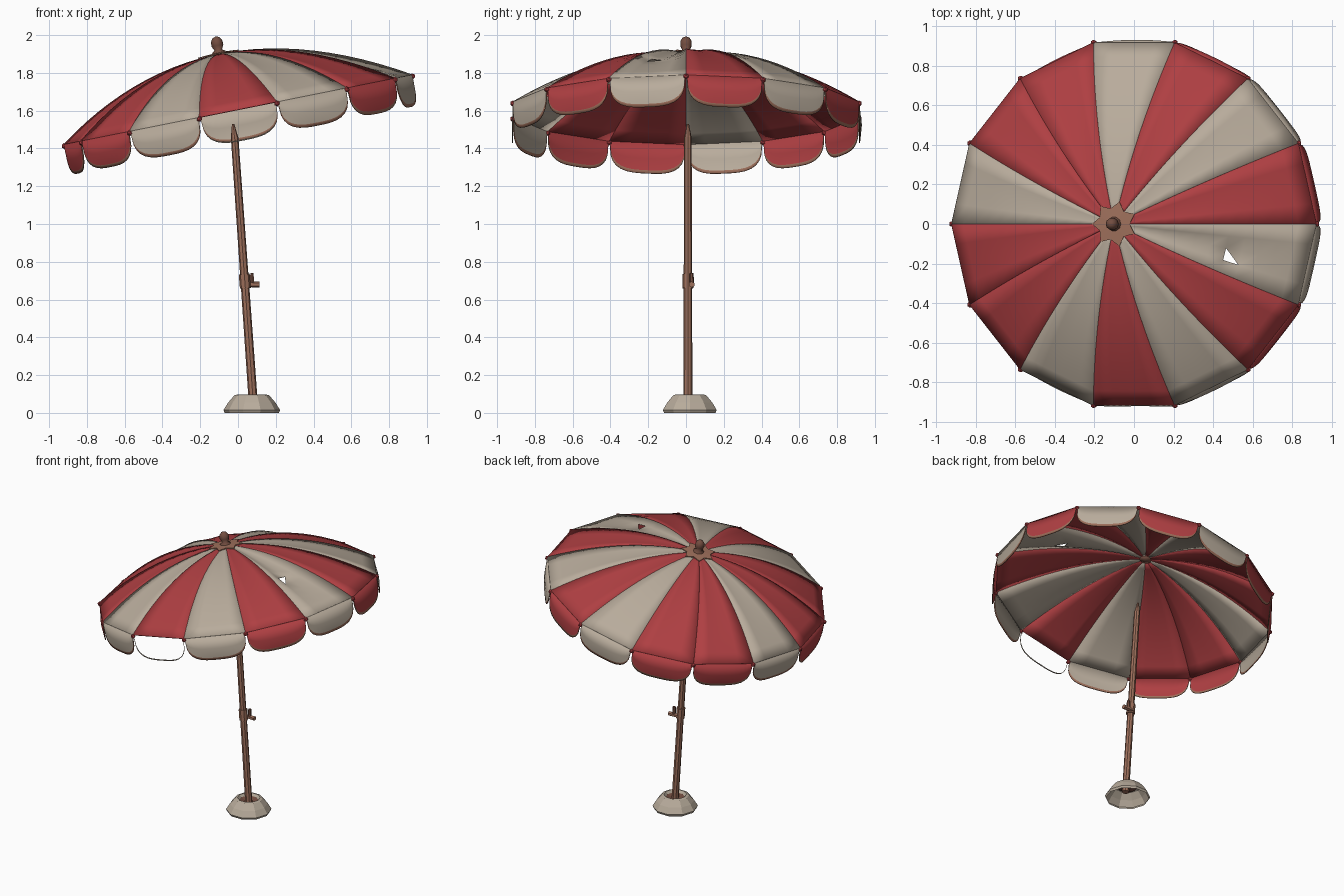
import bpy, bmesh, math
from mathutils import Matrix, Vector

if "Cube" in bpy.data.objects:
    bpy.data.objects.remove(bpy.data.objects["Cube"])


def material(name, rgb):
    m = bpy.data.materials.new(name)
    m.use_nodes = True
    m.diffuse_color = (*rgb, 1)
    m.node_tree.nodes["Principled BSDF"].inputs["Base Color"].default_value = (*rgb, 1)
    return m


RED = material("red cloth", (0.43, 0.05, 0.055))
BEIGE = material("beige cloth", (0.48, 0.41, 0.33))
WOOD = material("brown wood", (0.34, 0.16, 0.105))
DARK = material("dark wood", (0.17, 0.075, 0.052))

GORES, RADIUS, RISE, SHIFT = 14, 0.94, 0.307, -0.04
RED_GORES = {0, 2, 4, 5, 7, 8, 10, 12}
BARE_GORE = 10       # this gore has lost its flap cloth
TORN_GORE = 13       # this gore sags and has a small hole
TILT = Matrix.Translation((0, 0, 1.605)) @ Matrix.Rotation(-math.atan(0.2), 4, "Y")


def finish(bm, name, mats, matrix=None, smooth=False, thick=0):
    bmesh.ops.recalc_face_normals(bm, faces=bm.faces)
    for f in bm.faces:
        f.smooth = smooth
    me = bpy.data.meshes.new(name)
    bm.to_mesh(me)
    bm.free()
    for m in mats:
        me.materials.append(m)
    ob = bpy.data.objects.new(name, me)
    bpy.context.collection.objects.link(ob)
    if matrix:
        ob.matrix_world = matrix
    if thick:
        mod = ob.modifiers.new("thickness", "SOLIDIFY")
        mod.thickness = thick
        mod.offset = 0
    return ob


def rib_point(k, r, lift=0):
    """Point on rib k of the dome, at distance r from the centre."""
    a = math.tau * k / GORES
    h = 1 - (r / RADIUS) ** 2
    return Vector((r * math.cos(a) + SHIFT * h, r * math.sin(a), RISE * h + lift))


def grid(bm, rows, mat_of_row):
    vs = [[bm.verts.new(p) for p in row] for row in rows]
    faces = []
    for i in range(len(vs) - 1):
        for j in range(len(vs[i]) - 1):
            f = bm.faces.new((vs[i][j], vs[i][j + 1], vs[i + 1][j + 1], vs[i + 1][j]))
            f.material_index = mat_of_row(i)
            faces.append(f)
    return faces


def lathe(name, profile, sides, mat, matrix=None, smooth=False):
    """Revolve (radius, height) pairs around z."""
    bm = bmesh.new()
    rows = [[Vector((r * math.cos(math.tau * j / sides), r * math.sin(math.tau * j / sides), z))
             for j in range(sides + 1)] for r, z in profile]
    grid(bm, rows, lambda i: 0)
    bmesh.ops.remove_doubles(bm, verts=bm.verts, dist=0.0005)
    return finish(bm, name, [mat], matrix, smooth)


def rod(name, a, b, r1, r2, sides, mat):
    a, b = Vector(a), Vector(b)
    d = b - a
    bm = bmesh.new()
    bmesh.ops.create_cone(bm, cap_ends=True, segments=sides, radius1=r1, radius2=r2, depth=d.length)
    m = Matrix.Translation((a + b) / 2) @ d.to_track_quat("Z", "Y").to_matrix().to_4x4()
    return finish(bm, name, [mat], m)


# Canopy: striped gores stretched flat between the ribs
bm = bmesh.new()
STEPS, COLS = 12, 4
for g in range(GORES):
    rows = []
    for i in range(STEPS + 1):
        r = 0.03 + (RADIUS - 0.03) * i / STEPS
        a, b = rib_point(g, r), rib_point(g + 1, r)
        row = []
        for j in range(COLS + 1):
            t = j / COLS
            p = a.lerp(b, t)
            sag = 0.035 if g == TORN_GORE else 0.008
            p.z -= sag * math.sin(math.pi * t) * math.sin(math.pi * i / STEPS)
            row.append(p)
        rows.append(row)
    faces = grid(bm, rows, lambda i: 0 if g in RED_GORES else 1)
    if g == TORN_GORE:
        hole = faces[7 * COLS + 1]
        tri = bmesh.ops.triangulate(bm, faces=[hole])["faces"]
        bmesh.ops.delete(bm, geom=[tri[0]], context="FACES_ONLY")
finish(bm, "canopy", [RED, BEIGE], TILT, True, 0.005)


# Flaps: rounded panels hanging from the rim, with a brown hem
def flap(bm, g, cols=16):
    a, b = rib_point(g, RADIUS), rib_point(g + 1, RADIUS)
    out = ((a + b) / 2).normalized()
    bare = g == BARE_GORE
    hem = 0.006 if bare else 0.017
    rows = [[], [], [], []]
    for j in range(cols + 1):
        s = -math.cos(math.pi * j / cols)
        depth = 0.03 + 0.135 * (1 - abs(s) ** 3.2) ** (1 / 2.6)
        top = a.lerp(b, 0.5 + 0.485 * s)
        for row, d in zip(rows, (0, depth * 0.5, depth - hem, depth)):
            bulge = 0.012 * math.sin(math.pi * d / 0.17) * (1 - s * s)
            row.append(top + out * bulge - Vector((0, 0, d)))
    cloth = 0 if g in RED_GORES else 1
    if bare:
        grid(bm, rows[2:], lambda i: 1)
    else:
        grid(bm, rows, lambda i: 2 if i == 2 else cloth)


bm = bmesh.new()
for g in range(GORES):
    flap(bm, g)
finish(bm, "rim_flaps", [RED, BEIGE, WOOD], TILT, True, 0.005)

# Rib tips: small knobs where the gores meet the rim
bm = bmesh.new()
for k in range(GORES):
    bmesh.ops.create_icosphere(bm, subdivisions=1, radius=0.016,
                               matrix=Matrix.Translation(rib_point(k, RADIUS, -0.008)))
finish(bm, "rib_tips", [RED], TILT)

# Hub: star-shaped patch on the crown
bm = bmesh.new()
centre = bm.verts.new(rib_point(0, 0, 0.008))
ring = [bm.verts.new(rib_point(k, 0.115 if k % 2 else 0.08, 0.006)) for k in range(GORES)]
for k in range(GORES):
    bm.faces.new((centre, ring[k], ring[(k + 1) % GORES]))
finish(bm, "crown_patch", [WOOD], TILT, False, 0.006)

# Finial on the crown
lathe("finial", [(0, 0.29), (0.04, 0.3), (0.035, 0.32), (0.02, 0.33), (0.032, 0.355),
                 (0.03, 0.38), (0.018, 0.397), (0, 0.404)], 10, DARK,
      TILT @ Matrix.Translation((SHIFT, 0, 0)), True)

# Pole: lower shaft with a broken splinter at the top
rod("pole", (0.081, 0.01, 0.05), (-0.018, 0.01, 1.46), 0.024, 0.02, 8, WOOD)
rod("pole_splinter", (-0.018, 0.01, 1.455), (-0.026, 0.01, 1.53), 0.02, 0.006, 8, WOOD)

# Clamp: collar, screw and wing handle on the pole
rod("clamp_collar", (0.039, 0.01, 0.66), (0.033, 0.01, 0.735), 0.029, 0.029, 8, WOOD)
rod("clamp_screw", (0.04, 0.03, 0.68), (0.115, 0.03, 0.68), 0.014, 0.016, 6, WOOD)
rod("clamp_handle", (0.074, 0.03, 0.68), (0.074, 0.03, 0.74), 0.013, 0.01, 6, DARK)

# Base: hollow faceted dome with a socket for the pole
BASE = Matrix.Translation((0.073, 0.02, 0))
lathe("base", [(0.143, 0), (0.15, 0.015), (0.125, 0.055), (0.092, 0.093), (0.075, 0.098),
               (0.06, 0.08)], 10, BEIGE, BASE)
lathe("base_socket", [(0.062, 0.082), (0.03, 0.07), (0, 0.07)], 10, DARK, BASE)
